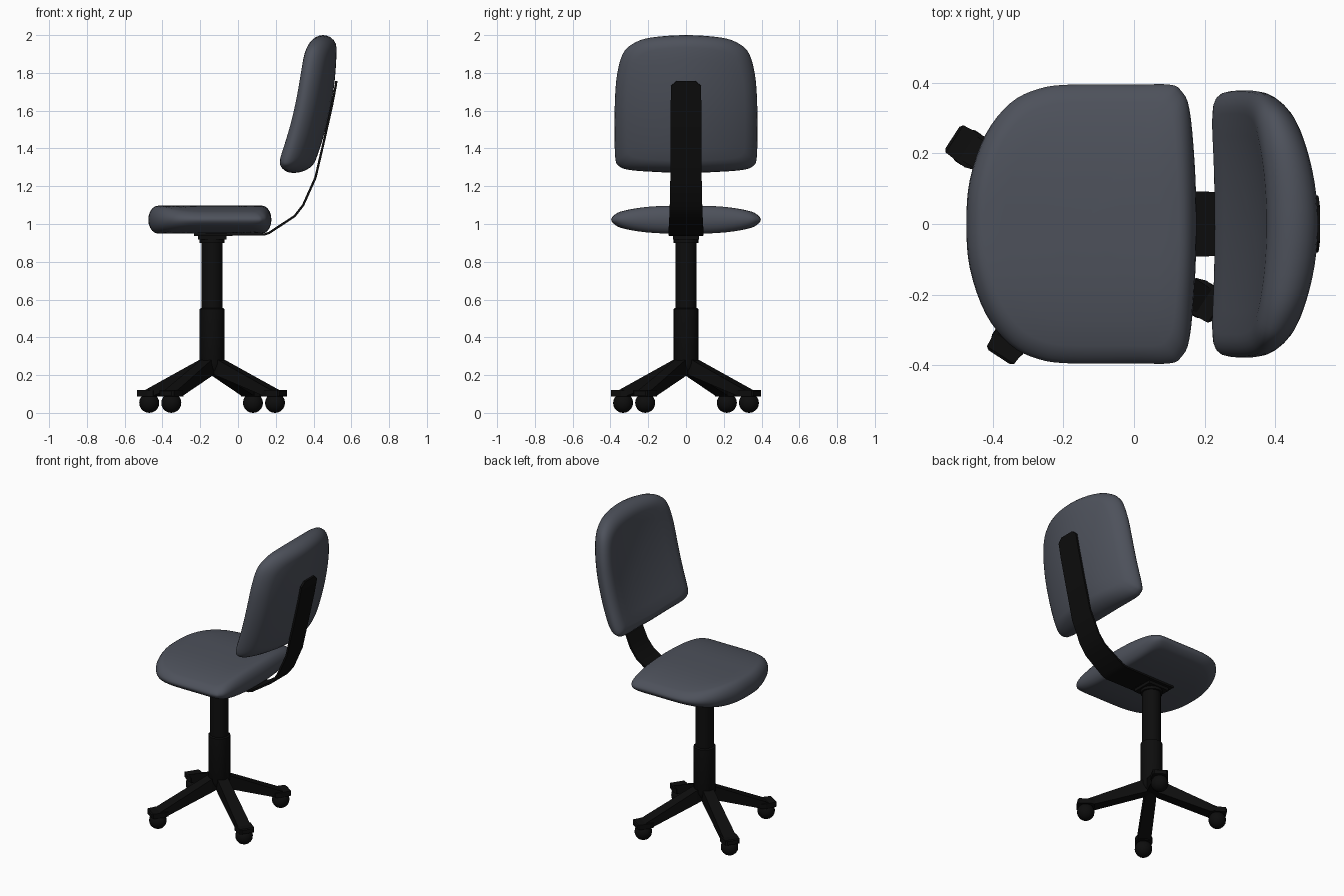
import bpy, bmesh, math
from mathutils import Vector

if "Cube" in bpy.data.objects:
    bpy.data.objects.remove(bpy.data.objects["Cube"])

CX = -0.137  # column axis


def material(name, rgb):
    m = bpy.data.materials.new(name)
    m.diffuse_color = (*rgb, 1)
    m.use_nodes = True
    m.node_tree.nodes["Principled BSDF"].inputs["Base Color"].default_value = m.diffuse_color
    return m


FABRIC = material("slate fabric", (0.075, 0.083, 0.105))
BLACK = material("black plastic", (0.004, 0.004, 0.004))


def finish(bm, name, mat, angle=None):
    bmesh.ops.recalc_face_normals(bm, faces=bm.faces)
    me = bpy.data.meshes.new(name)
    bm.to_mesh(me)
    bm.free()
    me.materials.append(mat)
    ob = bpy.data.objects.new(name, me)
    bpy.context.collection.objects.link(ob)
    if angle:
        bpy.ops.object.select_all(action='DESELECT')
        ob.select_set(True)
        bpy.context.view_layer.objects.active = ob
        bpy.ops.object.shade_smooth_by_angle(angle=math.radians(angle))
    return ob


def skin(bm, rings):
    """Join rings of equal length with quads."""
    for a, b in zip(rings, rings[1:]):
        n = len(a)
        for i in range(n):
            bm.faces.new((a[i], a[(i + 1) % n], b[(i + 1) % n], b[i]))


def smooth_loop(half, steps=4):
    """Mirror a half outline in its second coordinate, then spline it."""
    pts = [Vector(p) for p in half]
    pts += [Vector((p[0], -p[1])) for p in half[-2:0:-1]]
    out, n = [], len(pts)
    for i in range(n):
        a, b, c, d = (pts[(i + k) % n] for k in (-1, 0, 1, 2))
        for s in range(steps):
            t = s / steps
            out.append(0.5 * (2 * b + (c - a) * t + (2 * a - 5 * b + 4 * c - d) * t * t
                              + (3 * b - a - 3 * c + d) * t ** 3))
    return out


def cushion(name, half, centre, size, radius, place):
    """Pillow with a rounded rim; place(u, v, f) maps to 3D, f in -1..1 across thickness."""
    loop = smooth_loop(half)
    c = Vector((centre, 0))
    bm = bmesh.new()
    levels = []
    for k in range(6):
        a = math.pi / 2 * k / 5
        e = radius * (1 - math.cos(a))
        levels.append((1 - e / size[0], 1 - e / size[1], math.sin(a)))
    su, sv, _ = levels[-1]
    levels += [(su * q, sv * q, 1) for q in (0.8, 0.6, 0.4, 0.2)]
    full = [(a, b, -f) for a, b, f in reversed(levels[1:])] + levels
    rings = []
    for a, b, f in full:
        rings.append([bm.verts.new(place(c.x + (p.x - c.x) * a, p.y * b, f)) for p in loop])
    skin(bm, rings)
    for ring, f in ((rings[0], -1), (rings[-1], 1)):
        mid = bm.verts.new(place(c.x, 0, f))
        for i in range(len(ring)):
            bm.faces.new((ring[i], ring[(i + 1) % len(ring)], mid))
    return finish(bm, name, FABRIC, 80)


# Seat: outline in (x, y), thinner towards both sides
def seat_place(x, y, f):
    h = 0.074 * (1 - 0.65 * min(1, abs(y) / 0.4) ** 3)
    return (x, y, 1.023 + h * f)


cushion("seat", [(-.475, 0), (-.465, .127), (-.42, .255), (-.35, .343), (-.27, .383),
                 (-.18, .395), (0, .395), (.10, .395), (.133, .378), (.157, .326),
                 (.172, .17), (.177, 0)], -0.14, (0.32, 0.395), 0.05, seat_place)


# Backrest: outline in (z, y), leaning and wrapped around the sitter
def back_place(z, y, f):
    t = (z - 1.27) / 0.73
    q = (y / 0.37) ** 2
    front = 0.205 + 0.32 * t - 0.145 * t * t - (0.02 + 0.03 * t) * q
    back = 0.385 + 0.30 * t - 0.165 * t * t - 0.095 * q
    return ((front + back) / 2 + (back - front) / 2 * f, y, z)


cushion("backrest", [(1.27, 0), (1.275, .15), (1.285, .29), (1.303, .35), (1.345, .374),
                     (1.50, .378), (1.66, .376), (1.79, .365), (1.90, .335), (1.955, .28),
                     (1.987, .185), (2.0, 0)], 1.63, (0.365, 0.377), 0.065, back_place)

# Back support: a bent thin strip from under the seat (x, z, half width)
bm = bmesh.new()
path = [(-.14, .943, .09), (.14, .945, .093), (.165, .953, .093), (.30, 1.042, .088),
        (.345, 1.10, .086), (.41, 1.245, .083), (.457, 1.447, .081), (.498, 1.63, .081),
        (.517, 1.73, .08), (.521, 1.757, .05)]
rings = []
for i, (x, z, w) in enumerate(path):
    p, q = path[max(i - 1, 0)], path[min(i + 1, len(path) - 1)]
    d = Vector((q[0] - p[0], q[1] - p[1])).normalized() * 0.006
    rings.append([bm.verts.new((x - s * d.y, y, z + s * d.x))
                  for s, y in ((1, -w), (1, w), (-1, w), (-1, -w))])
skin(bm, rings)
bm.faces.new(rings[0])
bm.faces.new(rings[-1])
finish(bm, "back_support", BLACK, 35)


# Column parts: lathed (radius, z) profiles
def lathe(name, profile, sides=20):
    bm = bmesh.new()
    rings = [[bm.verts.new((CX + r * math.cos(2 * math.pi * i / sides),
                            r * math.sin(2 * math.pi * i / sides), z)) for i in range(sides)]
             for r, z in profile]
    skin(bm, rings)
    bm.faces.new(rings[0])
    bm.faces.new(rings[-1])
    finish(bm, name, BLACK, 35)


lathe("gas_column", [(.056, .50), (.056, .90), (.066, .90), (.066, .925)])
lathe("column_sleeve", [(.05, .225), (.066, .26), (.066, .55), (.058, .555)])


# Box from two rectangles at different stations
def loft(name, sections, angle=0):
    """sections: (r, z_low, z_high, half width) along a direction from the column axis."""
    bm = bmesh.new()
    d = Vector((math.cos(angle), math.sin(angle), 0))
    n = Vector((-d.y, d.x, 0))
    rings = []
    for r, lo, hi, w in sections:
        base = Vector((CX, 0, 0)) + d * r
        rings.append([bm.verts.new(base + n * s * w + Vector((0, 0, z)))
                      for s, z in ((-1, lo), (1, lo), (1, hi), (-1, hi))])
    skin(bm, rings)
    bm.faces.new(rings[0])
    bm.faces.new(rings[-1])
    finish(bm, name, BLACK)


# Mounting plate under the seat
loft("seat_mount", [(-.095, .937, .955, .09), (.085, .937, .955, .09)])
loft("seat_mount_step", [(-.075, .918, .94, .07), (.075, .918, .94, .07)])

# Four legs with end caps and ball casters
for i in range(4):
    a = math.radians(57 + 90 * i)
    loft(f"leg_{i + 1}", [(0, .215, .29, .03), (.06, .193, .28, .034), (.34, .093, .148, .04),
                          (.40, .09, .12, .04)], a)
    loft(f"leg_cap_{i + 1}", [(.345, .088, .118, .042), (.375, .088, .12, .052),
                              (.443, .088, .12, .046), (.45, .09, .115, .036)], a)
    bm = bmesh.new()
    bmesh.ops.create_uvsphere(bm, u_segments=16, v_segments=10, radius=0.053)
    bmesh.ops.translate(bm, verts=bm.verts,
                        vec=(CX + 0.397 * math.cos(a), 0.397 * math.sin(a), 0.053))
    finish(bm, f"caster_{i + 1}", BLACK, 60)
